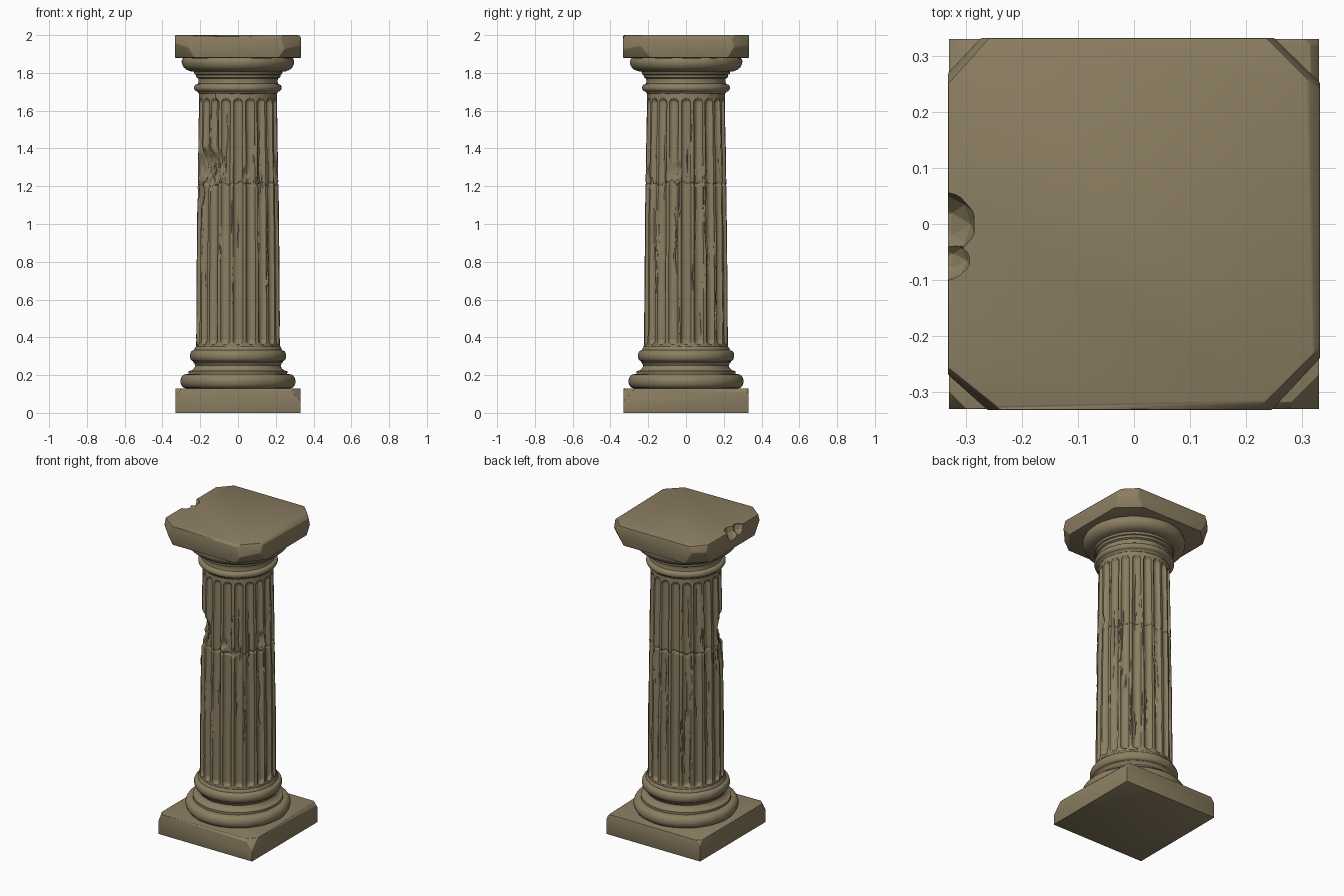
import bpy, bmesh, math, random
from mathutils import Vector, noise

if "Cube" in bpy.data.objects:
    bpy.data.objects.remove(bpy.data.objects["Cube"])

random.seed(7)
stone = bpy.data.materials.new("weathered stone")
stone.diffuse_color = (0.262, 0.209, 0.122, 1)
stone.use_nodes = True
stone.node_tree.nodes["Principled BSDF"].inputs["Base Color"].default_value = stone.diffuse_color


def finish(bm, name, angle=35):
    bmesh.ops.recalc_face_normals(bm, faces=bm.faces[:])
    me = bpy.data.meshes.new(name)
    bm.to_mesh(me)
    bm.free()
    me.materials.append(stone)
    ob = bpy.data.objects.new(name, me)
    bpy.context.collection.objects.link(ob)
    bpy.ops.object.select_all(action='DESELECT')
    ob.select_set(True)
    bpy.context.view_layer.objects.active = ob
    bpy.ops.object.shade_smooth_by_angle(angle=math.radians(angle))
    return ob


def revolve(name, heights, segments, radius, angle=35):
    """Closed surface of revolution; radius(theta, row index, z)."""
    bm = bmesh.new()
    rings = []
    for k, z in enumerate(heights):
        ring = []
        for i in range(segments):
            t = 2 * math.pi * i / segments
            r = radius(t, k, z)
            ring.append(bm.verts.new((r * math.cos(t), r * math.sin(t), z)))
        rings.append(ring)
    for a, b in zip(rings, rings[1:]):
        for i in range(segments):
            j = (i + 1) % segments
            bm.faces.new((a[i], a[j], b[j], b[i]))
    bm.faces.new(rings[0][::-1])
    bm.faces.new(rings[-1])
    return finish(bm, name, angle)


def moulding(name, profile):
    rough = lambda t, k, z: profile[k][0] + 0.0025 * noise.noise(
        Vector((4 * math.cos(t), 4 * math.sin(t), z * 12)))
    return revolve(name, [p[1] for p in profile], 96, rough)


def torus(r, bulge, z0, z1, n=9):
    """Half-round moulding profile from z0 to z1."""
    return [(r + bulge * math.sin(math.pi * i / n),
             (z0 + z1) / 2 - (z1 - z0) / 2 * math.cos(math.pi * i / n)) for i in range(n + 1)]


def slab(name, half, z0, z1, cuts, bites):
    """Square slab with chips cut by planes (point, normal) and round bites."""
    bm = bmesh.new()
    bmesh.ops.create_cube(bm, size=1)
    for v in bm.verts:
        v.co = (v.co.x * 2 * half, v.co.y * 2 * half, z0 + (v.co.z + 0.5) * (z1 - z0))
    for point, normal in cuts:
        res = bmesh.ops.bisect_plane(bm, geom=bm.verts[:] + bm.edges[:] + bm.faces[:],
                                     plane_co=point, plane_no=normal, clear_outer=True)
        rim = [e for e in res['geom_cut'] if isinstance(e, bmesh.types.BMEdge)]
        if rim:
            bmesh.ops.holes_fill(bm, edges=rim)
    bmesh.ops.bevel(bm, geom=bm.edges[:], offset=0.006, segments=2, profile=0.5,
                    affect='EDGES', clamp_overlap=True)
    ob = finish(bm, name, 30)
    for centre, size in bites:
        bpy.ops.mesh.primitive_ico_sphere_add(subdivisions=2, radius=1, location=centre)
        cutter = bpy.context.object
        cutter.scale = size
        cutter.hide_render = True
        mod = ob.modifiers.new("bite", 'BOOLEAN')
        mod.operation, mod.object, mod.solver = 'DIFFERENCE', cutter, 'EXACT'
        bpy.context.view_layer.objects.active = ob
        bpy.ops.object.modifier_apply(modifier=mod.name)
        bpy.data.objects.remove(cutter)
    return ob


# Square plinth with worn corners
slab("plinth", 0.331, 0.0, 0.13, [
    ((0.30, -0.30, 0.13), (1, -1, 0.9)),
    ((-0.315, -0.315, 0.13), (-1, -1, 0.7)),
    ((0.315, 0.32, 0.13), (1, 1, 0.8)),
    ((-0.32, 0.315, 0.13), (-1, 1, 0.8)),
    ((0, -0.331, 0.122), (0.02, -1, 0.9)),
    ((0.331, 0, 0.122), (1, 0.03, 0.8)),
], [])

# Moulded base: large torus, scotia, small torus
moulding("base_moulding", [(0.27, 0.125)] + torus(0.275, 0.03, 0.13, 0.205) + [
    (0.262, 0.207), (0.262, 0.221), (0.245, 0.225), (0.232, 0.236), (0.226, 0.25),
    (0.232, 0.264), (0.24, 0.27)] + torus(0.237, 0.018, 0.273, 0.33) + [
    (0.232, 0.333), (0.23, 0.343), (0.222, 0.352), (0.20, 0.353)])

# Fluted shaft with cracks, a break line and chipped areas
FLUTES, COLS, Z0, Z1 = 20, 320, 0.345, 1.70
cracks = [(random.uniform(0, 6.283), random.uniform(0.4, 1.55), random.uniform(0.06, 0.22),
           random.uniform(0.005, 0.011)) for _ in range(75)]
# chips: angle in degrees, height, half width, half height, depth
chips = [(218, 1.30, 0.13, 0.12, 0.05), (240, 1.32, 0.06, 0.08, 0.032),
         (200, 1.17, 0.06, 0.09, 0.022), (285, 1.27, 0.035, 0.04, 0.022),
         (343, 1.28, 0.045, 0.07, 0.025), (300, 1.22, 0.05, 0.03, 0.015),
         (20, 0.72, 0.03, 0.10, 0.014), (320, 0.95, 0.03, 0.12, 0.012)]


def wrap(a):
    return (a + math.pi) % (2 * math.pi) - math.pi


def shaft_radius(t, k, z):
    f = (z - Z0) / (Z1 - Z0)
    R = 0.223 - 0.017 * f + 0.003 * math.sin(math.pi * f)
    p = Vector((math.cos(t), math.sin(t), z))
    r = R + 0.002 * noise.noise(Vector((p.x * 7, p.y * 7, z * 5)))
    # round-ended flutes
    step = 2 * math.pi / FLUTES
    u = (t - step * round(t / step)) * R / (0.0245 - 0.002 * f)
    dz = max(0.388 - z, z - 1.64, 0) / 0.024
    s = u * u + dz * dz
    if s < 1:
        r -= 0.019 * math.sqrt(1 - s)
    # fine upright cracks
    for ct, cz, ch, cd in cracks:
        a = abs(z - cz) / ch
        if a < 1:
            off = wrap(t - ct - 0.05 * noise.noise(Vector((ct * 9, z * 9, 0))))
            if abs(off) < 0.03:
                r -= cd * (1 - a * a) * max(0, 1 - abs(off) / 0.024)
    # ragged break around the shaft
    zb = 1.213 + 0.022 * noise.noise(Vector((p.x * 6, p.y * 6, 3)))
    r -= 0.008 * max(0, 1 - abs(z - zb) / 0.008)
    # broken-away chips
    for deg, cz, w, h, d in chips:
        q = (wrap(t - math.radians(deg)) * R / w) ** 2 + ((z - cz) / h) ** 2
        if q < 1:
            r = min(r, R - d * (1 - q) + 0.007 * noise.noise(p * 22))
    return r


rows, z = [], Z0
while z < Z1:
    rows.append(z)
    z += 0.006 if z < 0.4 or z > 1.61 or 1.18 < z < 1.25 else 0.0125
revolve("fluted_shaft", rows + [Z1], COLS, shaft_radius, 40)

# Capital: neck ring, necking and flaring echinus
moulding("capital_moulding", [(0.19, 1.685), (0.207, 1.69), (0.213, 1.699)]
         + torus(0.216, 0.016, 1.702, 1.74) + [
    (0.212, 1.743), (0.209, 1.755), (0.211, 1.77), (0.222, 1.776), (0.224, 1.79),
    (0.232, 1.793), (0.234, 1.806), (0.254, 1.809), (0.274, 1.817), (0.288, 1.83),
    (0.296, 1.846), (0.298, 1.862), (0.293, 1.876), (0.28, 1.885)])

# Top slab with broken corners, chamfered rims and a bite on the left
slab("abacus", 0.333, 1.88, 2.0, [
    ((0.284, -0.284, 1.96), (1, -1, 0.35)),
    ((0.275, -0.275, 1.90), (1, -0.8, -0.7)),
    ((0.29, 0.29, 1.96), (1, 1, 0.25)),
    ((0.28, 0.28, 1.90), (0.9, 1, -0.6)),
    ((-0.292, -0.302, 1.96), (-0.8, -1, 0.3)),
    ((-0.285, -0.285, 1.90), (-1, -0.9, -0.6)),
    ((-0.305, 0.30, 1.96), (-1, 0.9, 0.4)),
    ((-0.285, 0.285, 1.90), (-1, 1, -0.6)),
    ((0.333, 0, 1.985), (1, 0.02, 1.1)),
    ((0, -0.333, 1.99), (0.02, -1, 1.0)),
], [((-0.36, 0.0, 2.01), (0.08, 0.065, 0.085)),
    ((-0.35, -0.065, 1.99), (0.06, 0.04, 0.05))])
